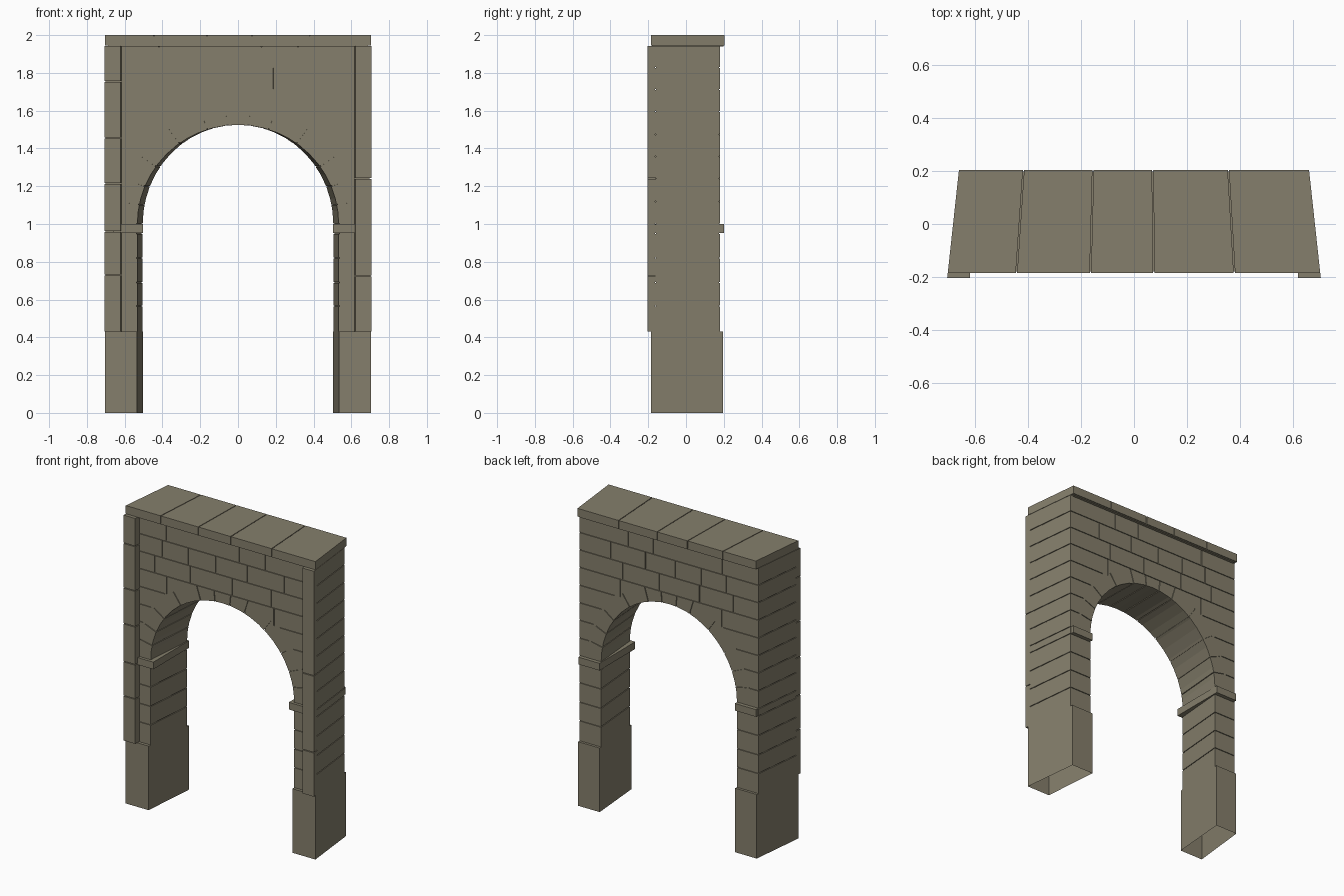
import bpy, bmesh, math
from mathutils import Matrix, Vector

cube = bpy.data.objects.get("Cube")
if cube:
    bpy.data.objects.remove(cube, do_unlink=True)

stone = bpy.data.materials.new("weathered stone")
stone.use_nodes = True
COLOR = (0.235, 0.212, 0.15, 1)
stone.diffuse_color = COLOR
stone.node_tree.nodes["Principled BSDF"].inputs["Base Color"].default_value = COLOR

GAP = 0.005       # joint width
SPRING = 1.0      # height where the arch begins
HALF, INNER = 0.705, 0.535
FRONT, BACK = -0.165, 0.18


def add_box(bm, x0, x1, y0, y1, z0, z1, matrix=Matrix()):
    size = Matrix.Diagonal((x1 - x0, y1 - y0, z1 - z0, 1))
    mid = Matrix.Translation(((x0 + x1) / 2, (y0 + y1) / 2, (z0 + z1) / 2))
    return bmesh.ops.create_cube(bm, size=1, matrix=matrix @ mid @ size)["verts"]


def taper(mesh):
    # the whole gate narrows towards the back
    for v in mesh.vertices:
        v.co.x *= 1 - 0.154 * (v.co.y + 0.19)


def finish(bm, name, tapered=True):
    bmesh.ops.recalc_face_normals(bm, faces=bm.faces)
    mesh = bpy.data.meshes.new(name)
    bm.to_mesh(mesh)
    bm.free()
    if tapered:
        taper(mesh)
    mesh.materials.append(stone)
    obj = bpy.data.objects.new(name, mesh)
    bpy.context.collection.objects.link(obj)
    return obj


def arch_wall(name, inset, tapered):
    # wall outline with a round-headed opening, extruded front to back
    low, top = 0.43 + inset, 1.943 - inset
    half, rx, rz = HALF - inset, INNER + inset, 0.525 + inset
    pts = [(half, low), (half, top), (-half, top), (-half, low), (-rx, low)]
    steps = 24
    for i in range(steps + 1):
        a = math.pi * (1 - i / steps)
        pts.append((rx * math.cos(a), SPRING + rz * math.sin(a)))
    pts.append((rx, low))
    bm = bmesh.new()
    face = bm.faces.new([bm.verts.new((x, FRONT + inset, z)) for x, z in pts])
    new = bmesh.ops.extrude_face_region(bm, geom=[face])["geom"]
    depth = Vector((0, BACK - FRONT - 2 * inset, 0))
    bmesh.ops.translate(bm, vec=depth, verts=[g for g in new if isinstance(g, bmesh.types.BMVert)])
    return finish(bm, name, tapered)


# Mortar core showing at the bottom of the joints
arch_wall("mortar_core", 0.006, True)
wall = arch_wall("wall_stones", 0, False)

# Joint cutters: horizontal courses, upright joints, radial arch joints
cut = bmesh.new()
for z in (0.565, 0.69, 0.82, 0.95, 1.0, 1.12, 1.24, 1.357, 1.475):
    reach = max(0.4, math.sqrt(0.64 ** 2 - max(0, z - SPRING) ** 2)) if z > SPRING else 0.4
    for side in (-1, 1):
        xs = sorted((side * reach, side * 0.8))
        add_box(cut, xs[0], xs[1], -0.4, 0.4, z - GAP / 2, z + GAP / 2)
for z in (1.595, 1.712, 1.829):
    add_box(cut, -0.8, 0.8, -0.4, 0.4, z - GAP / 2, z + GAP / 2)
rows = {1.829: (-0.42, 0.125, 0.32), 1.712: (-0.45, -0.255, -0.05, 0.185, 0.46),
        1.595: (-0.505, -0.24, 0.075, 0.365), 1.475: (-0.415, 0.385)}
for z, joints in rows.items():
    for x in joints:
        add_box(cut, x - GAP / 2, x + GAP / 2, -0.4, 0.4, z + 0.001, z + 0.116)
for angle in (11, 22, 35, 54, 72, 84):
    for a in (angle, 180 - angle):
        turn = Matrix.Translation((0, 0, SPRING)) @ Matrix.Rotation(-math.radians(a), 4, "Y")
        end = 0.59 / max(math.sin(math.radians(a)), 0.95)
        add_box(cut, 0.45, end, -0.4, 0.4, -GAP / 2, GAP / 2, turn)
cutter = finish(cut, "joint_cutter", False)
cutter.hide_render = True

mod = wall.modifiers.new("joints", "BOOLEAN")
mod.operation, mod.solver, mod.object = "DIFFERENCE", "EXACT", cutter
mod.use_self = True
graph = bpy.context.evaluated_depsgraph_get()
carved = bpy.data.meshes.new_from_object(wall.evaluated_get(graph))
wall.modifiers.clear()
wall.data = carved
taper(carved)
bpy.data.objects.remove(cutter, do_unlink=True)

for side, label, joints in ((-1, "right", (0.73, 0.96, 1.215, 1.455, 1.755)),
                            (1, "left", (0.725, 1.24))):
    def span(a, b):
        return sorted((side * a, side * b))

    # Plain plinth block, open underneath
    bm = bmesh.new()
    add_box(bm, *span(INNER, HALF), -0.185, 0.197, 0, 0.43)
    finish_faces = [f for f in bm.faces if f.calc_center_median().z < 0.01]
    bmesh.ops.delete(bm, geom=finish_faces, context="FACES")
    finish(bm, label + "_plinth")

    # Impost moulding at the spring of the arch
    bm = bmesh.new()
    add_box(bm, *span(0.503, 0.66), -0.18, 0.2, 0.952, 1.0)
    finish(bm, label + "_impost", False)

    # Stacked pilaster stones
    bm = bmesh.new()
    levels = (0.43 - GAP / 2, *joints, 1.943 + GAP / 2)
    for z0, z1 in zip(levels, levels[1:]):
        add_box(bm, *span(0.62, HALF), -0.205, FRONT, z0 + GAP / 2, z1 - GAP / 2)
    finish(bm, label + "_pilaster")

# Coping slabs over a thin joint core
bm = bmesh.new()
edges = (-HALF - GAP / 2, -0.445, -0.165, 0.075, 0.38, HALF + GAP / 2)
for x0, x1 in zip(edges, edges[1:]):
    add_box(bm, x0 + GAP / 2, x1 - GAP / 2, -0.185, 0.205, 1.945, 2)
add_box(bm, -0.69, 0.69, -0.179, 0.199, 1.94, 1.994)
finish(bm, "coping")
